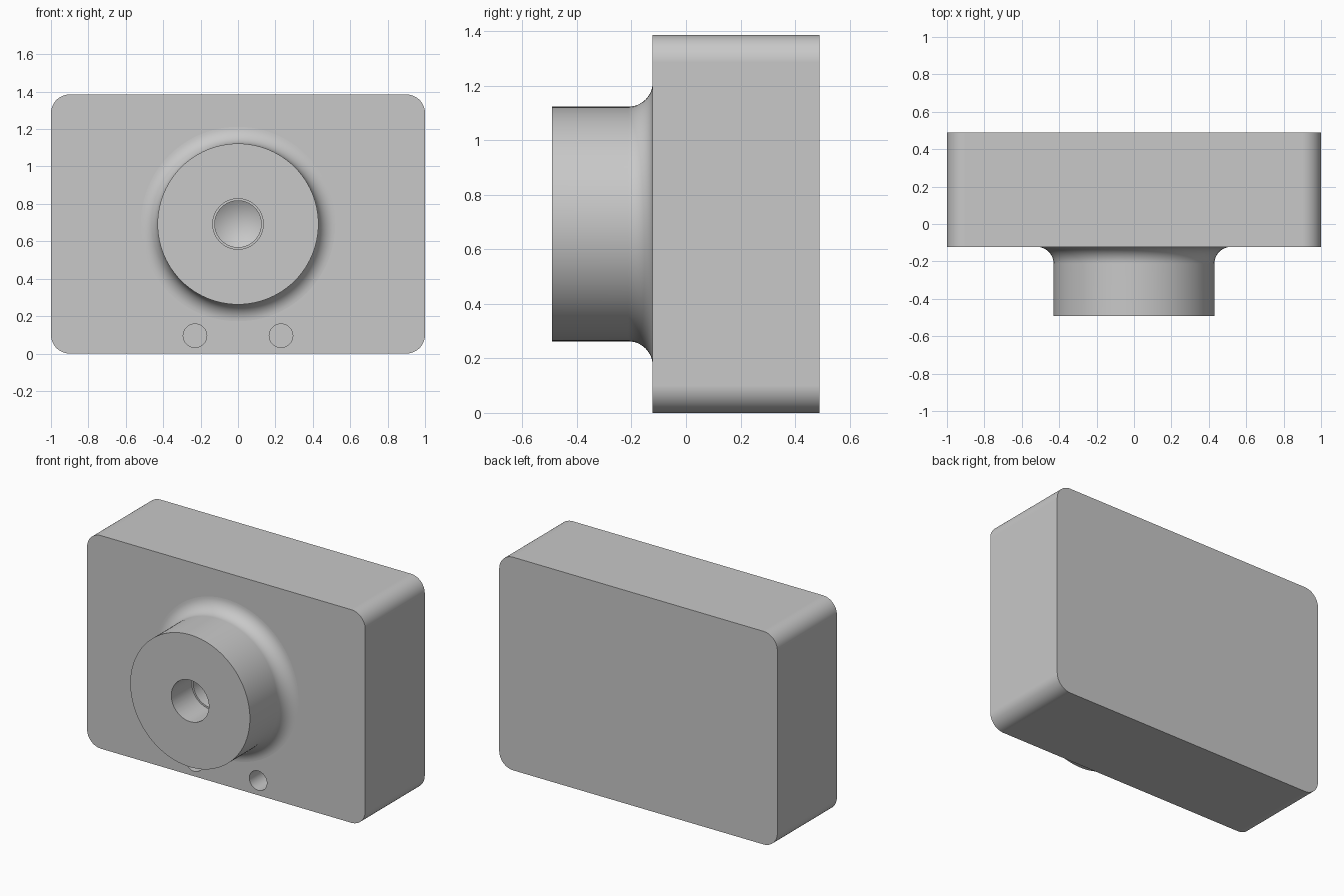
import bpy, bmesh, math
from mathutils import Matrix

if "Cube" in bpy.data.objects:
    bpy.data.objects.remove(bpy.data.objects["Cube"])

W, H = 2.0, 1.385              # body width and height
FRONT, BACK = -0.122, 0.49     # body front and back planes
BOSS_FRONT, BOSS_R, FILLET = -0.492, 0.43, 0.09
CZ = H / 2                     # boss axis height

grey = bpy.data.materials.new("plain grey")
grey.diffuse_color = (0.58, 0.58, 0.58, 1)
grey.use_nodes = True
grey.node_tree.nodes["Principled BSDF"].inputs["Base Color"].default_value = grey.diffuse_color


def add_object(name, bm):
    bmesh.ops.recalc_face_normals(bm, faces=bm.faces)
    mesh = bpy.data.meshes.new(name)
    bm.to_mesh(mesh)
    bm.free()
    mesh.materials.append(grey)
    ob = bpy.data.objects.new(name, mesh)
    bpy.context.collection.objects.link(ob)
    return ob


def revolve(name, profile, x, z, steps):
    """Turn a closed (radius, y) profile around an axis along y."""
    bm = bmesh.new()
    verts = [bm.verts.new((r, y, 0)) for r, y in profile]
    edges = [bm.edges.new(p) for p in zip(verts, verts[1:])]
    bmesh.ops.spin(bm, geom=verts + edges, cent=(0, 0, 0), axis=(0, 1, 0),
                   angle=math.tau, steps=steps)
    bmesh.ops.remove_doubles(bm, verts=bm.verts, dist=1e-5)
    bmesh.ops.translate(bm, verts=bm.verts, vec=(x, 0, z))
    return add_object(name, bm)


def boolean(target, other, operation):
    mod = target.modifiers.new(other.name, 'BOOLEAN')
    mod.operation, mod.solver, mod.object = operation, 'EXACT', other
    bpy.context.view_layer.objects.active = target
    bpy.ops.object.modifier_apply(modifier=mod.name)
    bpy.data.objects.remove(other)


# Body: block with four rounded corners
bm = bmesh.new()
bmesh.ops.create_cube(bm, size=1, matrix=Matrix.Translation((0, (FRONT + BACK) / 2, CZ))
                      @ Matrix.Diagonal((W, BACK - FRONT, H, 1)))
corners = [e for e in bm.edges if abs(e.verts[0].co.y - e.verts[1].co.y) > 0.1]
bmesh.ops.bevel(bm, geom=corners, offset=0.1, segments=12, profile=0.5, affect='EDGES')
body = add_object("housing", bm)

# Round boss with a concave fillet where it meets the body
arc = [(BOSS_R + FILLET * (1 - math.cos(a)), FRONT - FILLET * (1 - math.sin(a)))
       for a in (math.pi / 2 * i / 12 for i in range(13))]
profile = [(0, BOSS_FRONT), (BOSS_R, BOSS_FRONT)] + arc
profile += [(BOSS_R + FILLET, FRONT + 0.05), (0, FRONT + 0.05)]
boolean(body, revolve("boss", profile, 0, CZ, 96), 'UNION')

# Stepped centre bore ending in a drill cone
bore = [(0, BOSS_FRONT - 0.1), (0.135, BOSS_FRONT - 0.1), (0.135, BOSS_FRONT + 0.21),
        (0.124, BOSS_FRONT + 0.21), (0.124, BOSS_FRONT + 0.45), (0, BOSS_FRONT + 0.525)]
boolean(body, revolve("bore", bore, 0, CZ, 64), 'DIFFERENCE')

# Two small blind holes below the boss
for x in (-0.23, 0.23):
    hole = [(0, FRONT - 0.1), (0.063, FRONT - 0.1), (0.063, FRONT + 0.2), (0, FRONT + 0.2)]
    boolean(body, revolve("pin_hole", hole, x, 0.095, 48), 'DIFFERENCE')

# Smooth the curved faces, keep edges sharp and flat faces flat
bpy.ops.object.select_all(action='DESELECT')
body.select_set(True)
bpy.context.view_layer.objects.active = body
bpy.ops.object.shade_smooth_by_angle(angle=math.radians(25))
flat = body.modifiers.new("flat faces", 'WEIGHTED_NORMAL')
flat.keep_sharp = True
